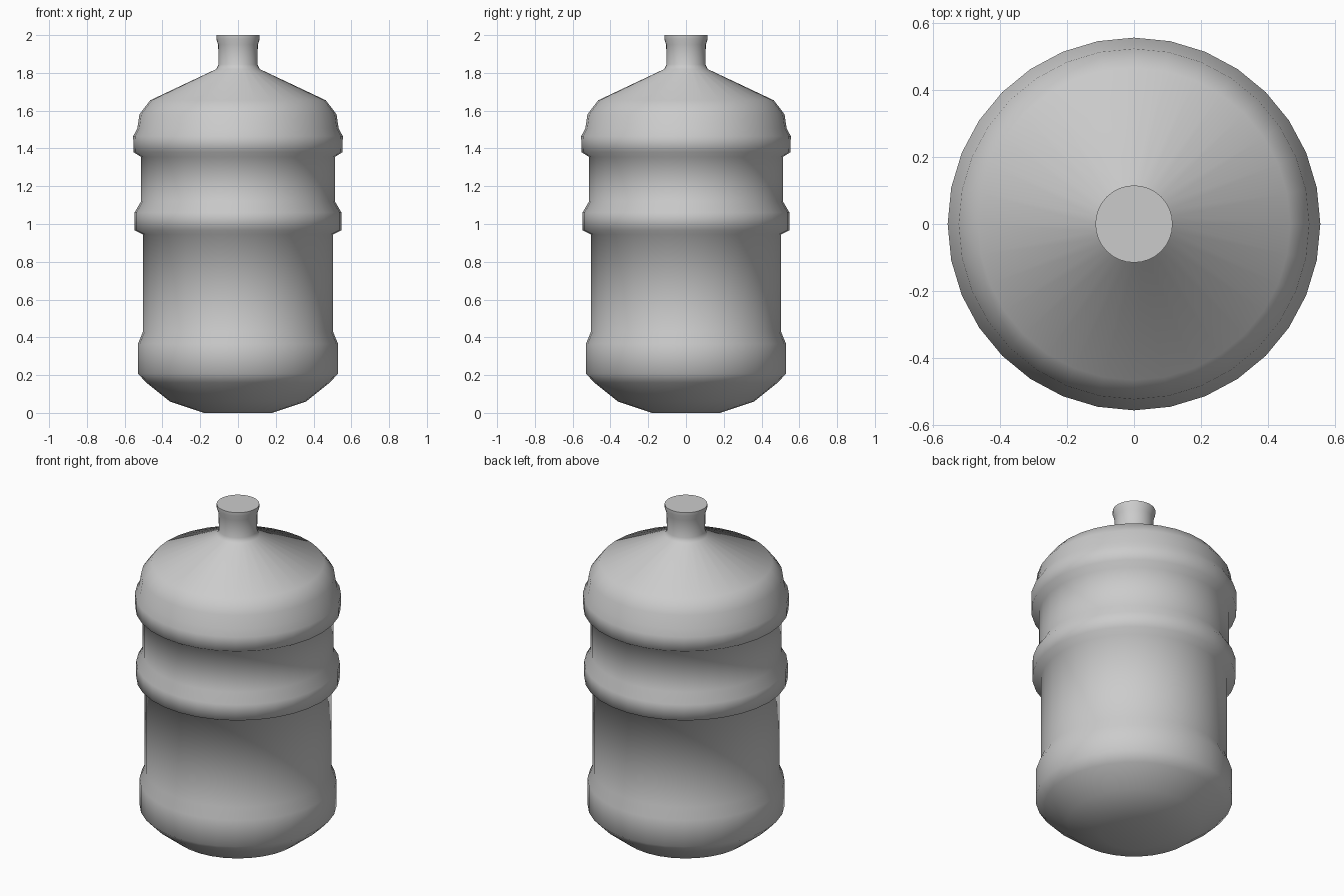
import bpy, bmesh
from math import cos, sin, tau, radians

if "Cube" in bpy.data.objects:
    bpy.data.objects.remove(bpy.data.objects["Cube"])

SIDES = 32


def lathe(name, profile):
    """Revolve (radius, height) points round z and cap both ends."""
    bm = bmesh.new()
    rings = [[bm.verts.new((r * cos(tau * i / SIDES), r * sin(tau * i / SIDES), z))
              for i in range(SIDES)] for r, z in profile]
    for low, high in zip(rings, rings[1:]):
        for i in range(SIDES):
            j = (i + 1) % SIDES
            bm.faces.new((low[i], low[j], high[j], high[i]))
    bm.faces.new(rings[0][::-1])
    bm.faces.new(rings[-1])
    bmesh.ops.recalc_face_normals(bm, faces=bm.faces)
    mesh = bpy.data.meshes.new(name)
    bm.to_mesh(mesh)
    bm.free()
    obj = bpy.data.objects.new(name, mesh)
    bpy.context.collection.objects.link(obj)
    bpy.context.view_layer.objects.active = obj
    obj.select_set(True)
    bpy.ops.object.shade_smooth_by_angle(angle=radians(75))
    obj.select_set(False)
    return obj


# Rounded base and lower bulge
base = [(0.18, 0.0), (0.36, 0.06), (0.485, 0.16), (0.53, 0.208),
        (0.53, 0.365), (0.503, 0.43)]
# Lower wall and middle rib
middle = [(0.503, 0.945), (0.548, 0.967), (0.548, 1.06), (0.513, 1.12)]
# Upper wall, upper rib and shoulder
shoulder = [(0.513, 1.355), (0.553, 1.38), (0.555, 1.465), (0.533, 1.505),
            (0.522, 1.58), (0.465, 1.655)]
# Neck and lip
neck = [(0.115, 1.82), (0.103, 1.845), (0.105, 1.95), (0.115, 1.98), (0.115, 2.0)]

lathe("water_bottle", base + middle + shoulder + neck)
